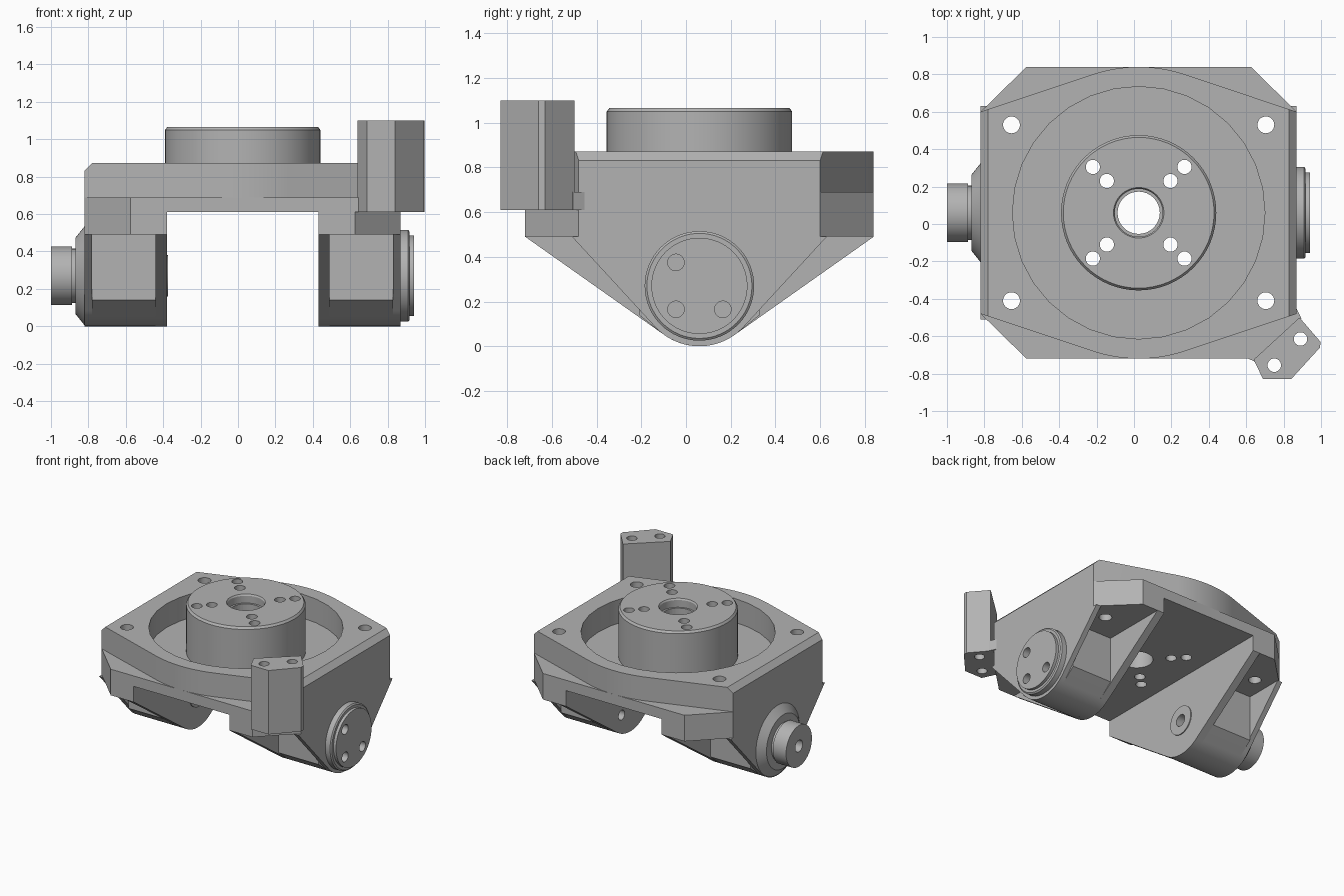
import bpy, bmesh
from math import pi, cos, sin, radians, atan2, acos, hypot
from mathutils import Matrix, Vector

cube = bpy.data.objects.get("Cube")
if cube:
    bpy.data.objects.remove(cube, do_unlink=True)

ORIGIN = Vector((0.025, 0.06, 0))   # centre of the turntable axis
AXLE_Z = 0.27
TO_X = Matrix(((0, 0, 1), (1, 0, 0), (0, 1, 0))).to_4x4()   # local z becomes x

metal = bpy.data.materials.new("machined_grey")
metal.use_nodes = True
grey = (0.45, 0.45, 0.45, 1)
metal.diffuse_color = grey
metal.node_tree.nodes["Principled BSDF"].inputs["Base Color"].default_value = grey


def finish(name, bm):
    bmesh.ops.recalc_face_normals(bm, faces=bm.faces[:])
    mesh = bpy.data.meshes.new(name)
    bm.to_mesh(mesh)
    bm.free()
    obj = bpy.data.objects.new(name, mesh)
    obj.location = ORIGIN
    mesh.materials.append(metal)
    bpy.context.collection.objects.link(obj)
    return obj


def prism(name, points, low, high, along_x=False):
    """Extrude a flat outline between two heights along z or x."""
    bm = bmesh.new()
    face = bm.faces.new([bm.verts.new((a, b, low)) for a, b in points])
    top = bmesh.ops.extrude_face_region(bm, geom=[face])["geom"]
    bmesh.ops.translate(bm, vec=(0, 0, high - low),
                        verts=[v for v in top if isinstance(v, bmesh.types.BMVert)])
    if along_x:
        bm.transform(TO_X)
    return finish(name, bm)


def lathe(name, profile, on_axle=False):
    """Turn a (radius, height) profile about z, or about the axle."""
    bm = bmesh.new()
    verts = [bm.verts.new((r, 0, h)) for r, h in profile]
    edges = [bm.edges.new(pair) for pair in zip(verts, verts[1:])]
    bmesh.ops.spin(bm, geom=verts + edges, cent=(0, 0, 0), axis=(0, 0, 1),
                   angle=2 * pi, steps=64)
    bmesh.ops.remove_doubles(bm, verts=bm.verts[:], dist=1e-5)
    if on_axle:
        bm.transform(Matrix.Translation((0, 0, AXLE_Z)) @ TO_X)
    return finish(name, bm)


def drills(name, holes, low, high, along_x=False):
    """One cutter made of separate cylinders (a, b, radius)."""
    bm = bmesh.new()
    for a, b, r in holes:
        bmesh.ops.create_cone(bm, cap_ends=True, segments=32, radius1=r, radius2=r,
                              depth=high - low,
                              matrix=Matrix.Translation((a, b, (low + high) / 2)))
    if along_x:
        bm.transform(TO_X)
    obj = finish(name, bm)
    obj.hide_render = True
    return obj


def cut(obj, cutter):
    mod = obj.modifiers.new("cut", 'BOOLEAN')
    mod.operation = 'DIFFERENCE'
    mod.solver = 'EXACT'
    mod.object = cutter
    bpy.context.view_layer.objects.active = obj
    bpy.ops.object.modifier_apply(modifier=mod.name)


SIGNS = [(1, 1), (-1, 1), (-1, -1), (1, -1)]
HALF_X, HALF_Y, CORNER_X, CORNER_Y = 0.845, 0.78, 0.60, 0.54
LEG_IN, LEG_TOP, SLAB_LOW, SLAB_TOP, PLATE_TOP = 0.405, 0.49, 0.61, 0.69, 0.872

# Cutters
holes = [(0, 0, 0.113)]
for sx, sy in SIGNS:
    holes.append((sx * 0.68, sy * 0.47, 0.045))
    holes += [(sx * d, sy * d, 0.038) for d in (0.17, 0.245)]
holes += [(0.865, -0.675, 0.036), (0.725, -0.815, 0.036)]
upright_drill = drills("upright_drill", holes, 0.3, 1.3)
recess_cutter = drills("recess_cutter", [(0, 0, 0.675)], 0.6, 1.0)
recess_cutter.data.update()
bolt_drill = drills("bolt_drill", [(sx * 0.105, AXLE_Z + sy * 0.105, 0.037)
                                   for sx, sy in SIGNS], 0.3, 1.1, True)
axle_drill = drills("axle_drill", [(0, AXLE_Z, 0.045)], -1.2, -0.3, True)
parts = []

# Octagonal lower slab
octagon = []
for sx, sy in SIGNS:
    pair = [(sx * HALF_X, sy * CORNER_Y), (sx * CORNER_X, sy * HALF_Y)]
    octagon += pair if sx * sy > 0 else pair[::-1]
slab = prism("lower_slab", octagon, SLAB_LOW, SLAB_TOP)
cut(slab, upright_drill)
parts.append(slab)

# Upper plate: straight sides, tangents and round front and back
start = atan2(CORNER_Y, HALF_X) + acos(HALF_Y / hypot(HALF_X, CORNER_Y))
outline = []
for side in (1, -1):
    arc = [start + (pi - 2 * start) * i / 20 for i in range(21)]
    outline.append((side * HALF_X, side * CORNER_Y))
    outline += [(side * HALF_Y * cos(a), side * HALF_Y * sin(a)) for a in arc]
    outline.append((-side * HALF_X, side * CORNER_Y))
plate = prism("upper_plate", outline, SLAB_TOP, PLATE_TOP)
bm = bmesh.new()
bm.from_mesh(plate.data)
rims = [e for e in bm.edges if all(abs(v.co.x) > HALF_X - 0.001
                                   and v.co.z > PLATE_TOP - 0.001 for v in e.verts)]
bmesh.ops.bevel(bm, geom=rims, offset=0.04, segments=1, affect='EDGES')
bm.to_mesh(plate.data)
bm.free()
cut(plate, recess_cutter)
cut(plate, upright_drill)
parts.append(plate)

# Turntable hub with a counterbored centre
hub = lathe("turntable_hub", [(0, SLAB_TOP), (0.415, SLAB_TOP), (0.415, 1.05), (0.403, 1.066),
                              (0.135, 1.066), (0.128, 1.055), (0.128, 1.0), (0, 1.0)])
cut(hub, upright_drill)
parts.append(hub)


# Legs
def leg_profile(half, low):
    """Tapering (y, z) outline that ends in a round nose under the axle."""
    r = AXLE_Z
    up = LEG_TOP - low
    corner = (half, low - AXLE_Z)
    tangent = atan2(corner[1], corner[0]) - acos(min(1, r / hypot(*corner)))
    arc = [tangent + (-pi - 2 * tangent) * i / 24 for i in range(25)]
    pts = [(half, LEG_TOP)] + ([(half, low)] if up > 0.001 else [])
    pts += [(r * cos(a), AXLE_Z + r * sin(a)) for a in arc]
    pts += ([(-half, low)] if up > 0.001 else []) + [(-half, LEG_TOP)]
    return pts


for side, label, drill in ((-1, "right", axle_drill), (1, "left", bolt_drill)):
    block = prism(label + "_leg_block",
                  [(side * x, y) for x, y in (
                      (LEG_IN, -HALF_Y), (CORNER_X, -HALF_Y), (HALF_X, -CORNER_Y),
                      (HALF_X, CORNER_Y), (CORNER_X, HALF_Y), (LEG_IN, HALF_Y))],
                  LEG_TOP, SLAB_LOW)
    cut(block, upright_drill)
    parts.append(block)
    for name, profile, a, b in (
            ("_leg_inner_wall", leg_profile(HALF_Y, LEG_TOP), LEG_IN, 0.465),
            ("_leg_housing", leg_profile(0.27, 0.14), 0.465, 0.805),
            ("_leg_outer_wall", leg_profile(0.57, LEG_TOP), 0.805, HALF_X)):
        wall = prism(label + name, profile, *sorted((side * a, side * b)), along_x=True)
        cut(wall, drill)
        parts.append(wall)

# Left bearing cap with four bolt holes
cap = lathe("left_bearing_cap", [(0, 0.84), (0.245, 0.84), (0.245, 0.885), (0.235, 0.893),
                                 (0.215, 0.893), (0.215, 0.915), (0, 0.915)], True)
cut(cap, bolt_drill)
parts.append(cap)

# Right stub shaft with its cone flange, and the inner bearing ring
shaft = lathe("right_stub_shaft", [(0, -0.84), (0.265, -0.845), (0.205, -0.893), (0.145, -0.893),
                                   (0.145, -0.913), (0.157, -0.913), (0.157, -1.025),
                                   (0, -1.025)], True)
ring = lathe("right_inner_ring", [(0, -0.41), (0.11, -0.41), (0.11, -0.398), (0, -0.398)], True)
for obj in (shaft, ring):
    cut(obj, axle_drill)
    parts.append(obj)

# Corner post on the front left
post = prism("corner_post", [(0.615, -0.785), (0.665, -0.89), (0.815, -0.89), (0.97, -0.72),
                             (0.972, -0.69), (0.86, -0.56)], SLAB_LOW, 1.1)
foot = prism("corner_post_foot", [(0.585, -HALF_Y), (0.62, -0.795), (0.87, -0.565),
                                  (HALF_X, -0.515)], SLAB_LOW, SLAB_TOP)
cut(post, upright_drill)
parts += [post, foot]

# Remove the cutters and smooth the round surfaces
for cutter in (upright_drill, recess_cutter, bolt_drill, axle_drill):
    bpy.data.objects.remove(cutter, do_unlink=True)
bpy.ops.object.select_all(action='DESELECT')
for obj in parts:
    obj.select_set(True)
bpy.context.view_layer.objects.active = parts[0]
bpy.ops.object.shade_smooth_by_angle(angle=radians(25))
